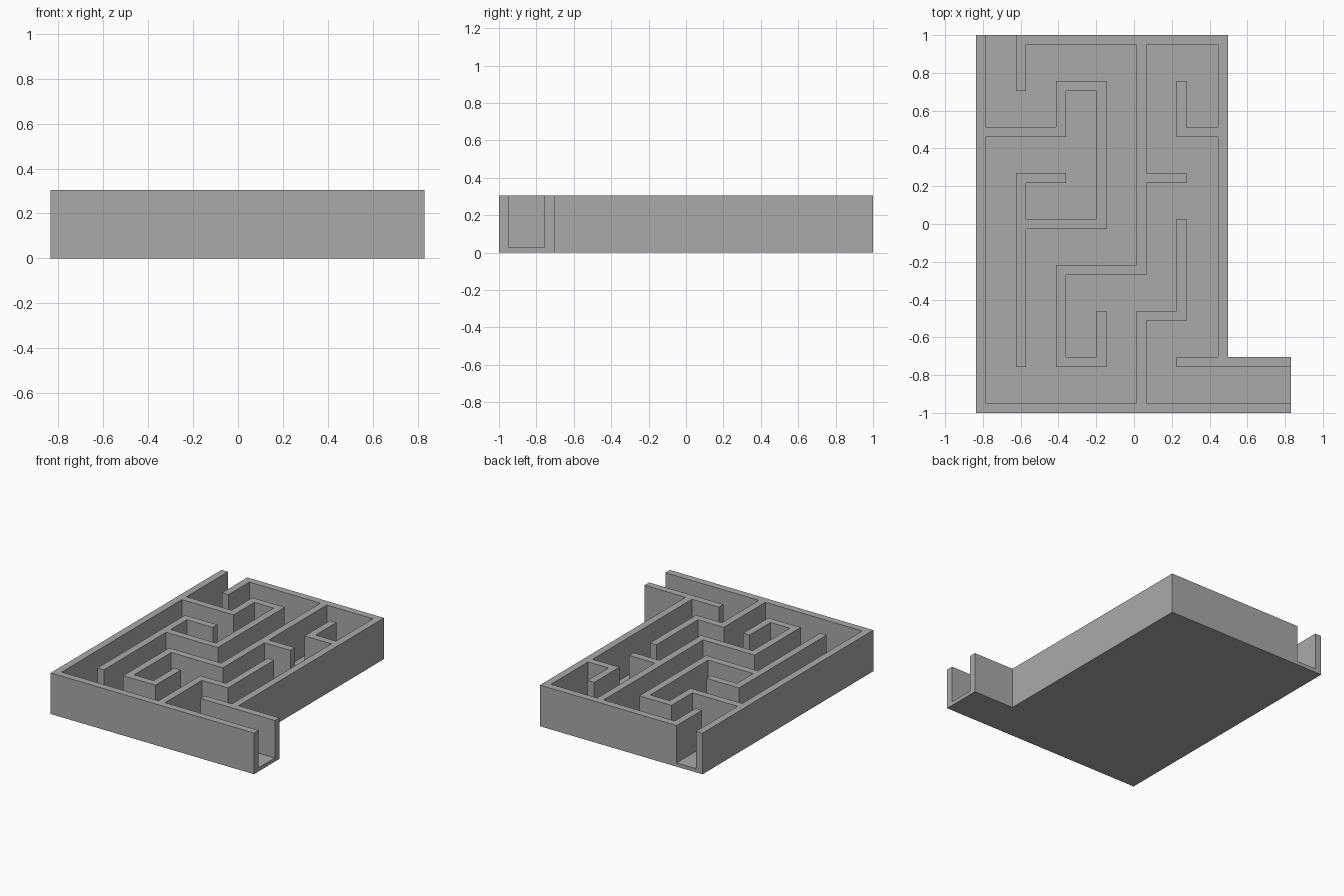
import bpy
import bmesh
import math

cube = bpy.data.objects.get("Cube")
if cube:
    bpy.data.objects.remove(cube)

HALF = 0.0265      # half wall thickness
FLOOR = 0.028      # floor slab thickness
HEIGHT = 0.305     # top of the walls
RIGHT, FRONT, BACK, END = 0.497, -1.0, 1.0, 0.832

# Wall centre lines: columns across x, rows from front to back
X = [-0.809 + 0.2119 * i for i in range(6)] + [0.4705, END - HALF]
Y = [FRONT + HALF + 0.24335 * j for j in range(9)]

# Wall runs as (column, row) corners
runs = [
    [(7, 0), (0, 0), (0, 8)],                                   # front and left sides
    [(1, 7), (1, 8), (6, 8), (6, 1)],                           # back and right sides
    [(5, 1), (7, 1)],                                           # exit passage
    [(0, 6), (2, 6), (2, 7), (3, 7), (3, 4), (1, 4)],           # left hook
    [(2, 5), (1, 5), (1, 1)],
    [(4, 8), (4, 3), (2, 3), (2, 1), (3, 1), (3, 2)],           # middle spiral
    [(4, 5), (5, 5)],
    [(6, 6), (5, 6), (5, 7)],                                   # right stub
    [(4, 0), (4, 2), (5, 2), (5, 4)],                           # front zigzag
]


def wall_box(a, b):
    xs = sorted((X[a[0]], X[b[0]]))
    ys = sorted((Y[a[1]], Y[b[1]]))
    return xs[0] - HALF, xs[1] + HALF, ys[0] - HALF, ys[1] + HALF


def inside(x, y, boxes):
    return any(b[0] < x < b[1] and b[2] < y < b[3] for b in boxes)


walls = [wall_box(a, b) for run in runs for a, b in zip(run, run[1:])]
slab = [(X[0] - HALF, X[6] + HALF, FRONT, Y[8] + HALF),
        (X[0] - HALF, END, FRONT, Y[1] + HALF)]

# Plan of the maze, split along every wall edge
gx = sorted(c + s for c in X for s in (-HALF, HALF))
gy = sorted(c + s for c in Y for s in (-HALF, HALF))
bm = bmesh.new()
for x0, x1 in zip(gx, gx[1:]):
    for y0, y1 in zip(gy, gy[1:]):
        if inside((x0 + x1) / 2, (y0 + y1) / 2, slab):
            bm.faces.new([bm.verts.new((x, y, 0)) for x, y in
                          ((x0, y0), (x1, y0), (x1, y1), (x0, y1))])
bmesh.ops.remove_doubles(bm, verts=bm.verts, dist=0.0005)


def raise_faces(faces, height):
    out = bmesh.ops.extrude_face_region(bm, geom=faces)["geom"]
    verts = [g for g in out if isinstance(g, bmesh.types.BMVert)]
    bmesh.ops.translate(bm, verts=verts, vec=(0, 0, height))
    return [g for g in out if isinstance(g, bmesh.types.BMFace)]


# Raise the floor slab, then the walls out of it
top = raise_faces(bm.faces[:], FLOOR)
raise_faces([f for f in top if inside(*f.calc_center_median()[:2], walls)],
            HEIGHT - FLOOR)
bmesh.ops.recalc_face_normals(bm, faces=bm.faces)
bmesh.ops.dissolve_limit(bm, angle_limit=math.radians(1),
                         verts=bm.verts, edges=bm.edges)

mesh = bpy.data.meshes.new("maze_tray")
bm.to_mesh(mesh)
bm.free()
maze = bpy.data.objects.new("maze_tray", mesh)
bpy.context.collection.objects.link(maze)

# Plain grey finish
grey = bpy.data.materials.new("plain_grey")
grey.use_nodes = True
colour = (0.4, 0.4, 0.4, 1)
grey.diffuse_color = colour
grey.node_tree.nodes["Principled BSDF"].inputs["Base Color"].default_value = colour
mesh.materials.append(grey)
